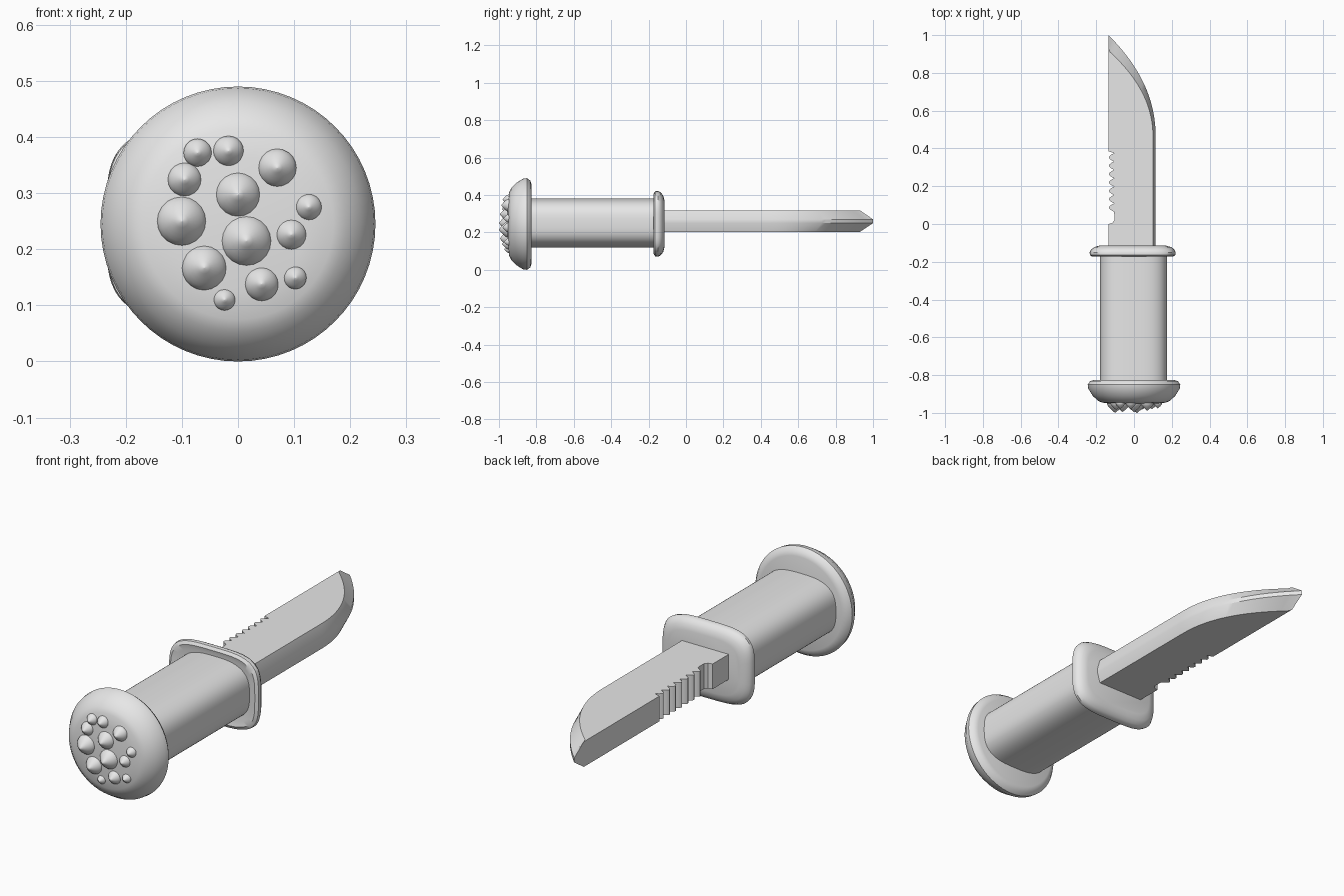
import bpy
import bmesh
from math import sin, cos, pi, radians, copysign

cube = bpy.data.objects.get("Cube")
if cube:
    bpy.data.objects.remove(cube, do_unlink=True)

grey = bpy.data.materials.new("plain grey")
grey.use_nodes = True
grey.diffuse_color = (0.8, 0.8, 0.8, 1)
grey.node_tree.nodes["Principled BSDF"].inputs["Base Color"].default_value = (0.8, 0.8, 0.8, 1)


def make_object(name, bm, angle):
    bmesh.ops.recalc_face_normals(bm, faces=bm.faces)
    mesh = bpy.data.meshes.new(name)
    bm.to_mesh(mesh)
    bm.free()
    mesh.materials.append(grey)
    obj = bpy.data.objects.new(name, mesh)
    bpy.context.collection.objects.link(obj)
    bpy.ops.object.select_all(action="DESELECT")
    obj.select_set(True)
    bpy.context.view_layer.objects.active = obj
    bpy.ops.object.shade_smooth_by_angle(angle=radians(angle))
    return obj


def loft(name, rings, angle=40):
    """Skin a list of equal closed rings and cap both ends."""
    bm = bmesh.new()
    rows = [[bm.verts.new(p) for p in ring] for ring in rings]
    count = len(rows[0])
    for low, high in zip(rows, rows[1:]):
        for i in range(count):
            j = (i + 1) % count
            bm.faces.new((low[i], low[j], high[j], high[i]))
    bm.faces.new(rows[0])
    bm.faces.new(rows[-1])
    return make_object(name, bm, angle)


def oval(y, cx, cz, a, b, power=2, count=64):
    """Superellipse ring across the long axis."""
    def bend(v):
        return copysign(abs(v) ** (2 / power), v)
    turns = [2 * pi * i / count for i in range(count)]
    return [(cx + a * bend(cos(t)), y, cz + b * bend(sin(t))) for t in turns]


# Pommel: domed disc
pommel_profile = [(-0.825, 0.21), (-0.832, 0.232), (-0.85, 0.245), (-0.872, 0.242),
                  (-0.91, 0.218), (-0.935, 0.192), (-0.945, 0.17), (-0.952, 0.12),
                  (-0.955, 0.02)]
loft("pommel", [oval(y, 0, 0.245, r, r) for y, r in pommel_profile])

# Grip: rounded, slightly flattened bar
loft("grip", [oval(y, -0.002, 0.25, 0.178, 0.131, 2.9) for y in (-0.84, -0.15)])

# Guard: rounded rectangular plate, domed towards the blade
guard_profile = [(-0.168, 0.035), (-0.173, 0.015), (-0.165, 0.002), (-0.15, 0),
                 (-0.135, 0.008), (-0.122, 0.025), (-0.115, 0.05)]
loft("guard", [oval(y, -0.007, 0.246, 0.228 - d, 0.176 - d, 3.8)
               for y, d in guard_profile])

# Blade outline: curved cutting edge, straight spine, saw teeth and notch
SPINE, EDGE, ROOT = -0.135, 0.115, -0.14
cutting = [(EDGE, ROOT)]
for i in range(25):
    t = i / 24
    cutting.append((EDGE - (EDGE - SPINE) * t ** 2.2, 0.45 + 0.55 * t))
saw = [(SPINE, 0.385)]
teeth, steps = 7, 6
for i in range(teeth * steps + 1):
    saw.append((-0.106 - 0.027 * abs(sin(pi * i / steps)), 0.375 - 0.31 * i / (teeth * steps)))
saw += [(-0.104, 0.05), (-0.104, 0.02), (-0.115, 0.005), (SPINE, 0.0), (SPINE, ROOT)]


def blade_ring(z, inset):
    ring = []
    for x, y in cutting:
        back = 0.07 * max(0, y - 0.45) / 0.55
        ring.append((max(SPINE, x - 0.014 * inset), y - back * inset, z))
    return ring + [(x, y, z) for x, y in saw]


loft("blade", [blade_ring(0.203, 1), blade_ring(0.25, 0),
               blade_ring(0.27, 0), blade_ring(0.318, 1)], 30)

# Studs on the pommel face: x, z, radius
studs = [(0.0, 0.297, 0.04), (0.015, 0.215, 0.045), (-0.1, 0.25, 0.044),
         (-0.06, 0.167, 0.04), (0.042, 0.138, 0.03), (0.102, 0.149, 0.02),
         (-0.024, 0.11, 0.019), (0.07, 0.345, 0.034), (-0.095, 0.324, 0.03),
         (-0.072, 0.372, 0.025), (-0.017, 0.375, 0.027), (0.126, 0.275, 0.023),
         (0.095, 0.226, 0.027)]
for x, z, r in studs:
    # dome that narrows to a blunt point
    rings = [oval(-0.935, x, z, r, r, count=20)]
    for k in range(7):
        t = k / 6
        radius = r * (0.03 + 0.97 * (1 - t ** 1.5))
        rings.append(oval(-0.95 - r * 1.11 * t, x, z, radius, radius, count=20))
    loft("pommel_stud", rings)
